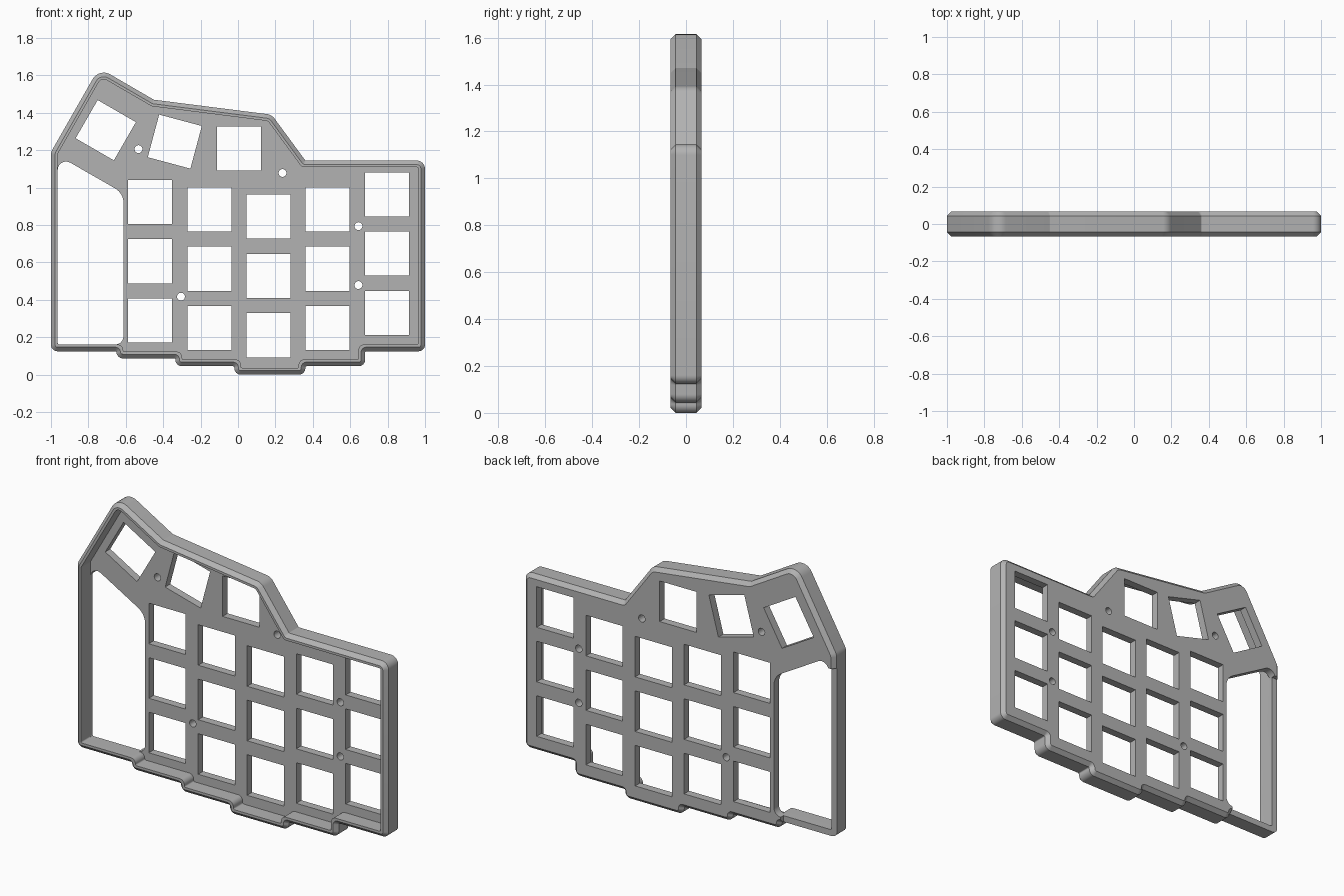
import bpy, bmesh, math
from mathutils import Vector, Matrix

cube = bpy.data.objects.get("Cube")
if cube:
    bpy.data.objects.remove(cube, do_unlink=True)

HALF = 0.066        # half the case depth
CHAMFER = 0.022
WALL = 0.036
PLATE_FRONT = 0.02  # front face of the switch plate
KEY = 0.236
PITCH = 0.317

grey = bpy.data.materials.new("case_grey")
grey.use_nodes = True
colour = (0.45, 0.45, 0.45, 1)
grey.diffuse_color = colour
grey.node_tree.nodes["Principled BSDF"].inputs["Base Color"].default_value = colour


def rounded(corners, inset=0.0, steps=8, grow=True):
    """Inset a counter-clockwise (x, z, radius) outline and round its corners."""
    pts = []
    for i, (x, z, r) in enumerate(corners):
        p = Vector((x, z))
        a = (p - Vector(corners[i - 1][:2])).normalized()
        b = (Vector(corners[(i + 1) % len(corners)][:2]) - p).normalized()
        na, nb = Vector((-a.y, a.x)), Vector((-b.y, b.x))
        p = p + (na + nb) * inset / (1 + na.dot(nb))
        convex = a.x * b.y - a.y * b.x > 0
        r = max(r - inset, 0.008) if convex else min(r + inset, 0.03)
        turn = a.angle(b)
        side = 1 if convex else -1
        centre = p - a * r * math.tan(turn / 2) + na * r * side
        for k in range(steps + 1):
            spoke = Matrix.Rotation(side * turn * k / steps, 2) @ (-na * r * side)
            pts.append(centre + spoke)
    return pts


def loft(bm, rings):
    """Skin (outline, y) rings, front to back, and cap both ends."""
    loops = [[bm.verts.new((p.x, y, p.y)) for p in ring] for ring, y in rings]
    n = len(loops[0])
    for lo, hi in zip(loops, loops[1:]):
        for i in range(n):
            j = (i + 1) % n
            bm.faces.new((lo[i], lo[j], hi[j], hi[i]))
    bm.faces.new(loops[0][::-1])
    bm.faces.new(loops[-1])


def prism(bm, ring, front, back):
    loft(bm, [(ring, front), (ring, back)])


def finish(name, bm):
    bmesh.ops.recalc_face_normals(bm, faces=bm.faces)
    mesh = bpy.data.meshes.new(name)
    bm.to_mesh(mesh)
    bm.free()
    obj = bpy.data.objects.new(name, mesh)
    bpy.context.collection.objects.link(obj)
    mesh.materials.append(grey)
    return obj


def carve(target, bm):
    """Cut a temporary solid out of the target."""
    cutter = finish("cutter", bm)
    cutter.hide_render = True
    mod = target.modifiers.new("cut", 'BOOLEAN')
    mod.operation, mod.solver, mod.object = 'DIFFERENCE', 'EXACT', cutter
    bpy.context.view_layer.objects.active = target
    bpy.ops.object.modifier_apply(modifier=mod.name)
    bpy.data.objects.remove(cutter, do_unlink=True)


# Stepped, chamfered case body
R, C = 0.035, 0.006
outline = [
    (-1, 0.125, R), (-0.65, 0.125, C), (-0.65, 0.087, R), (-0.335, 0.087, C),
    (-0.335, 0.045, R), (-0.02, 0.045, C), (-0.02, 0, R), (0.36, 0, R),
    (0.36, 0.045, C), (0.68, 0.045, R), (0.68, 0.125, C), (1, 0.125, R),
    (1, 1.145, 0.045), (0.36, 1.145, C), (0.18, 1.39, 0.06), (-0.45, 1.47, C),
    (-0.743, 1.64, 0.068), (-1, 1.19, 0.06)]
bm = bmesh.new()
full, slim = rounded(outline), rounded(outline, CHAMFER)
loft(bm, [(slim, -HALF), (full, CHAMFER - HALF), (full, HALF - CHAMFER), (slim, HALF)])
case = finish("keyboard_case", bm)

# Front recess inside the rim
bm = bmesh.new()
prism(bm, rounded(outline, WALL), -0.2, PLATE_FRONT)
carve(case, bm)

# Large side opening, square key openings and round screw holes
bm = bmesh.new()
opening = [(WALL - 1, 0.161, 0.01), (-0.612, 0.161, 0.045),
           (-0.612, 0.97, 0.09), (WALL - 1, 1.172, 0.045)]
prism(bm, rounded(opening), PLATE_FRONT - 0.005, 0.2)


def key_opening(x, z, degrees=0):
    spin = Matrix.Rotation(math.radians(degrees), 2)
    h = KEY / 2
    ring = [Vector((x, z)) + spin @ Vector(c) for c in ((-h, -h), (h, -h), (h, h), (-h, h))]
    prism(bm, ring, -0.02, 0.2)


for x, z in ((-0.47, 0.289), (-0.152, 0.249), (0.163, 0.211), (0.479, 0.249), (0.797, 0.33)):
    for row in range(3):
        key_opening(x, z + row * PITCH)
for x, z, degrees in ((0.005, 1.209, 0), (-0.338, 1.246, -15), (-0.707, 1.307, -30)):
    key_opening(x, z, degrees)
for x, z in ((-0.532, 1.206), (0.238, 1.078), (0.644, 0.794), (0.644, 0.479), (-0.305, 0.417)):
    ring = [Vector((x, z)) + Matrix.Rotation(math.tau * k / 24, 2) @ Vector((0.021, 0))
            for k in range(24)]
    prism(bm, ring, -0.02, 0.2)
carve(case, bm)

# Lowered back edge of the rim around the side opening
bm = bmesh.new()
ledge = [(-1.1, 0.05), (-0.655, 0.05), (-0.655, 0.2), (-0.9, 0.2), (-0.9, 1.11), (-1.1, 1.11)]
prism(bm, [Vector(p) for p in ledge], 0.04, 0.2)
carve(case, bm)

# Smooth the rounded corners, keep every other edge crisp
bpy.ops.object.select_all(action='DESELECT')
case.select_set(True)
bpy.context.view_layer.objects.active = case
bpy.ops.object.shade_smooth_by_angle(angle=math.radians(15))
